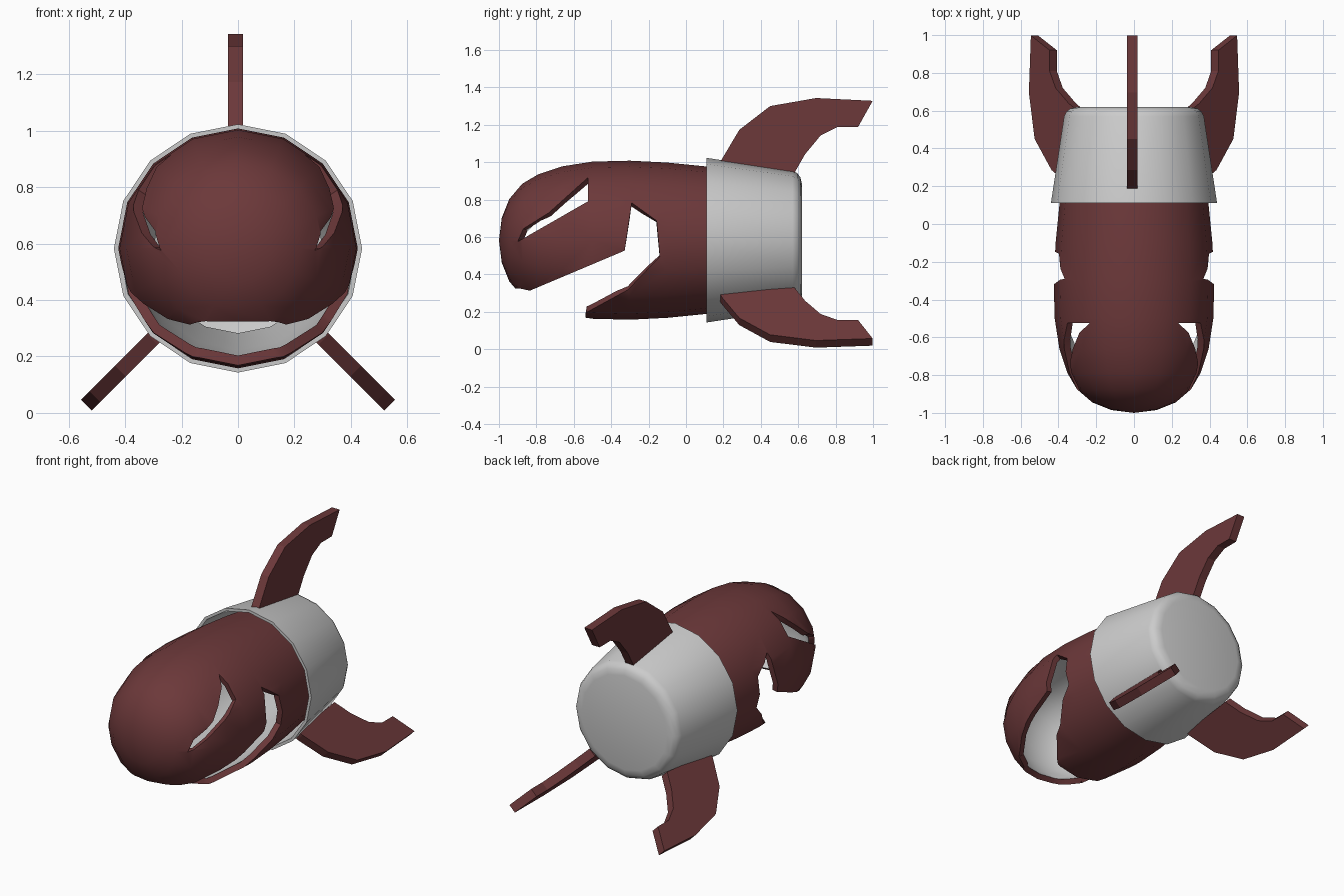
import bpy, bmesh, math
from math import sin, cos, pi

if "Cube" in bpy.data.objects:
    bpy.data.objects.remove(bpy.data.objects["Cube"])

CZ = 0.583   # height of the body's long axis
SIDES = 16

red = bpy.data.materials.new("dark_red")
red.diffuse_color = (0.15, 0.04, 0.042, 1)
red.use_nodes = True
red.node_tree.nodes["Principled BSDF"].inputs["Base Color"].default_value = red.diffuse_color
grey = bpy.data.materials.new("grey")
grey.diffuse_color = (0.8, 0.8, 0.8, 1)
grey.use_nodes = True
grey.node_tree.nodes["Principled BSDF"].inputs["Base Color"].default_value = grey.diffuse_color
cut_mat = bpy.data.materials.new("cut")


def finish(bm, name, mats=()):
    bmesh.ops.recalc_face_normals(bm, faces=bm.faces)
    me = bpy.data.meshes.new(name)
    bm.to_mesh(me)
    bm.free()
    for m in mats:
        me.materials.append(m)
    ob = bpy.data.objects.new(name, me)
    bpy.context.collection.objects.link(ob)
    return ob


def lathe(name, profile, mats=(), last_mat=0):
    """Revolve (y, radius) points around the long axis."""
    bm = bmesh.new()
    rings = []
    for y, r in profile:
        n = SIDES if r > 0 else 1
        rings.append([bm.verts.new((r * sin(2 * pi * i / SIDES), y,
                                    CZ + r * cos(2 * pi * i / SIDES))) for i in range(n)])
    for k, (a, b) in enumerate(zip(rings, rings[1:])):
        if len(a) == 1 and len(b) == 1:
            continue
        for i in range(SIDES):
            j = (i + 1) % SIDES
            quad = [a[i % len(a)], a[j % len(a)], b[j % len(b)], b[i % len(b)]]
            f = bm.faces.new(list(dict.fromkeys(quad)))
            if k == len(rings) - 2:
                f.material_index = last_mat
    bmesh.ops.remove_doubles(bm, verts=bm.verts, dist=1e-5)
    return finish(bm, name, mats)


def prism(name, points, half, mats=(), index=0):
    """Extrude a (y, z) outline sideways along x."""
    bm = bmesh.new()
    f = bm.faces.new([bm.verts.new((-half, y, z)) for y, z in points])
    ext = bmesh.ops.extrude_face_region(bm, geom=[f])
    bmesh.ops.translate(bm, vec=(2 * half, 0, 0),
                        verts=[v for v in ext["geom"] if isinstance(v, bmesh.types.BMVert)])
    for f in bm.faces:
        f.material_index = index
    return finish(bm, name, mats)


def apply(ob, mod):
    bpy.context.view_layer.objects.active = ob
    bpy.ops.object.modifier_apply(modifier=mod.name)


def smooth(ob, angle):
    bpy.ops.object.select_all(action='DESELECT')
    ob.select_set(True)
    bpy.context.view_layer.objects.active = ob
    bpy.ops.object.shade_smooth_by_angle(angle=math.radians(angle))


# Helmet-like body, closed at first so the openings can be cut
body_mats = [red, grey, cut_mat]
body = lathe("body_shell", [
    (-1.0, 0), (-0.985, 0.12), (-0.945, 0.22), (-0.875, 0.302), (-0.79, 0.352),
    (-0.66, 0.395), (-0.5, 0.42), (-0.3, 0.425), (-0.1, 0.415), (0.1, 0.395),
    (0.55, 0.335), (0.55, 0)], body_mats, last_mat=2)

# Eye slits and mouth, cut straight through from side to side
eye = [(-0.90, 0.575), (-0.87, 0.644), (-0.733, 0.73), (-0.525, 0.917), (-0.525, 0.79)]
mouth = [(-1.2, 0.30), (-0.89, 0.325), (-0.835, 0.313), (-0.328, 0.527), (-0.29, 0.783),
         (-0.157, 0.687), (-0.14, 0.495), (-0.31, 0.318), (-0.536, 0.195),
         (-0.536, -0.2), (-1.2, -0.2)]
for label, outline in (("eye_cutter", eye), ("mouth_cutter", mouth)):
    cutter = prism(label, outline, 0.7, body_mats, 2)
    cutter.hide_render = True
    mod = body.modifiers.new("cut", 'BOOLEAN')
    mod.operation, mod.solver, mod.object = 'DIFFERENCE', 'EXACT', cutter
    apply(body, mod)
    bpy.data.objects.remove(cutter)

# Drop the cut walls and rear cap, then thicken inward with a grey lining
bm = bmesh.new()
bm.from_mesh(body.data)
bmesh.ops.delete(bm, geom=[f for f in bm.faces if f.material_index == 2], context='FACES')
bm.to_mesh(body.data)
bm.free()
body.data.materials.pop(index=2)
mod = body.modifiers.new("shell", 'SOLIDIFY')
mod.thickness, mod.offset, mod.material_offset = 0.035, -1, 1
apply(body, mod)
smooth(body, 40)

# Grey rear cup
cup = lathe("rear_cup", [
    (0.11, 0.422), (0.11, 0.44), (0.57, 0.37), (0.595, 0.358), (0.612, 0.335),
    (0.62, 0.30), (0.62, 0), (0.60, 0), (0.60, 0.30), (0.56, 0.352), (0.11, 0.422)])
smooth(cup, 40)

# Three swept fins: one on top, two splayed below
fin = [(0.18, 0.40), (0.19, 0.43), (0.285, 0.59), (0.45, 0.717), (0.696, 0.76), (0.998, 0.745),
       (0.92, 0.605), (0.81, 0.605), (0.72, 0.56), (0.637, 0.46), (0.58, 0.36)]
for label, angle, pos in (("top_fin", 0, (-0.009, 0, CZ)),
                          ("left_fin", -135, (0, 0, 0.565)),
                          ("right_fin", 135, (0, 0, 0.565))):
    ob = prism(label, fin, 0.027, [red])
    ob.location = pos
    ob.rotation_euler.y = math.radians(angle)
